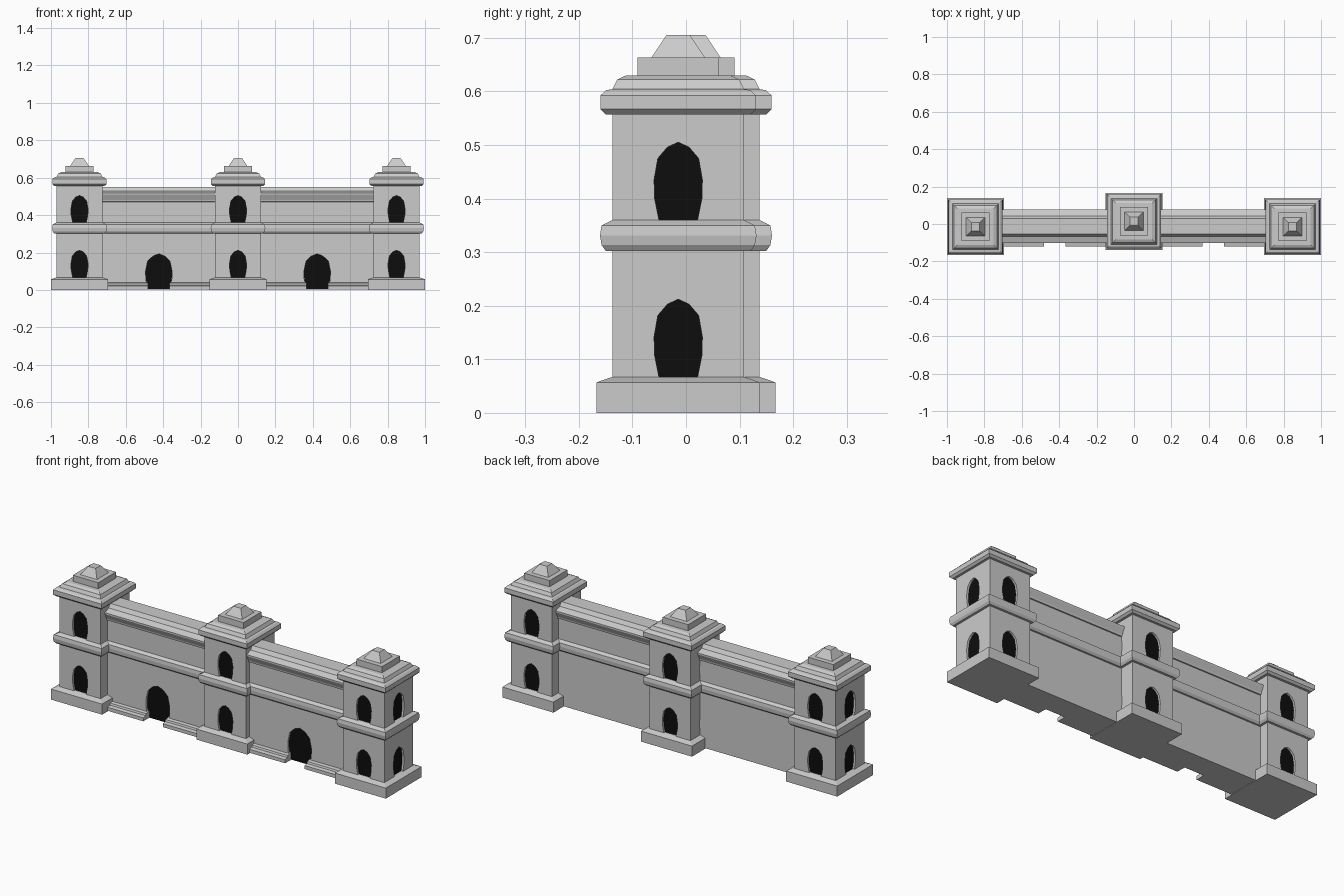
import bpy, bmesh
from math import pi
from mathutils import Matrix, Vector

if "Cube" in bpy.data.objects:
    bpy.data.objects.remove(bpy.data.objects["Cube"])

black = bpy.data.materials.new("dark_opening")
black.diffuse_color = (0.004, 0.004, 0.004, 1)
black.use_nodes = True
black.node_tree.nodes["Principled BSDF"].inputs["Base Color"].default_value = black.diffuse_color


def finish(bm, name, loc=(0, 0, 0), mat=None):
    bmesh.ops.recalc_face_normals(bm, faces=bm.faces)
    me = bpy.data.meshes.new(name)
    bm.to_mesh(me)
    bm.free()
    ob = bpy.data.objects.new(name, me)
    bpy.context.collection.objects.link(ob)
    ob.location = loc
    if mat:
        me.materials.append(mat)
    return ob


def bridge(bm, rings):
    """Skin equal-length point rings into a capped solid."""
    rings = [[bm.verts.new(p) for p in r] for r in rings]
    for a, b in zip(rings, rings[1:]):
        for i in range(len(a)):
            j = (i + 1) % len(a)
            bm.faces.new((a[i], a[j], b[j], b[i]))
    bm.faces.new(rings[0])
    bm.faces.new(rings[-1])


def square_stack(name, profile, loc):
    """Square section following (half width, z) points."""
    bm = bmesh.new()
    bridge(bm, [[(-h, -h, z), (h, -h, z), (h, h, z), (-h, h, z)] for h, z in profile])
    return finish(bm, name, loc)


def run_along_x(name, section, x0, x1, y=0):
    bm = bmesh.new()
    bridge(bm, [[(x, v + y, z) for v, z in section] for x in (x0, x1)])
    return finish(bm, name)


def mirrored(half):
    return half + [(-v, z) for v, z in reversed(half)]


ARCH = [(0.036, 0), (0.044, 0.04), (0.045, 0.075), (0.038, 0.115), (0.02, 0.136)]


def arch_prism(bm, d0, d1, z, turn=0, sx=1.0, sz=1.0, x=0):
    """Bulging arch facing -y between depths d0 and d1, turned about z."""
    pts = ARCH + [(0, 0.145)] + [(-u, w) for u, w in reversed(ARCH)]
    rot = Matrix.Rotation(turn * pi / 2, 3, 'Z')
    bridge(bm, [[rot @ Vector((x + u * sx, -d, z + w * sz)) for u, w in pts] for d in (d0, d1)])


def cut(ob, cutter):
    cutter.hide_render = True
    cutter.hide_viewport = True
    m = ob.modifiers.new("openings", 'BOOLEAN')
    m.operation = 'DIFFERENCE'
    m.solver = 'EXACT'
    m.object = cutter


BASE = [(0.1525, 0), (0.1525, 0.057), (0.123, 0.067)]
BAND = [(0.115, 0.302), (0.135, 0.302), (0.143, 0.313), (0.146, 0.331),
        (0.143, 0.35), (0.123, 0.36), (0.115, 0.36)]
CAP = [(0.115, 0.557), (0.135, 0.557), (0.1455, 0.567), (0.1455, 0.592), (0.135, 0.602),
       (0.123, 0.604), (0.114, 0.622), (0.097, 0.63), (0.076, 0.63), (0.076, 0.663),
       (0.05, 0.663), (0.022, 0.705)]


# towers; turns: 0 front, 1 right, 2 back, 3 left
def tower(label, x, y, turns):
    loc = (x, y, 0)
    square_stack(label + "_tower_base", BASE, loc)
    shaft = square_stack(label + "_tower_shaft", [(0.123, 0.06), (0.123, 0.56)], loc)
    square_stack(label + "_tower_band", BAND, loc)
    square_stack(label + "_tower_roof", CAP, loc)
    for name, d0, d1, mat in (("_window_cutter", 0.111, 0.135, None),
                              ("_windows", 0.108, 0.112, black)):
        bm = bmesh.new()
        for t in turns:
            for z in (0.067, 0.36):
                arch_prism(bm, d0, d1, z, t)
        ob = finish(bm, label + name, loc, mat)
        if mat is None:
            cut(shaft, ob)


YC = -0.0125
tower("left", -0.8475, -0.0145, (0, 2, 3))
tower("centre", 0, 0.0145, (0, 1, 2, 3))
tower("right", 0.8475, -0.0145, (0, 1, 2))

# walls between towers
WALL = mirrored([(0.067, 0.003), (0.067, 0.5)])
WALL_BAND = mirrored([(0.06, 0.302), (0.076, 0.302), (0.085, 0.313), (0.087, 0.331),
                      (0.085, 0.35), (0.067, 0.36)])
COPING = mirrored([(0.06, 0.47), (0.073, 0.472), (0.075, 0.482), (0.089, 0.51),
                   (0.089, 0.518), (0.055, 0.53), (0.042, 0.55)])
PLINTH = [(-0.05, 0.003), (-0.107, 0.003), (-0.107, 0.022), (-0.088, 0.026),
          (-0.085, 0.036), (-0.05, 0.042)]
for side, s in (("left", -1), ("right", 1)):
    ends = (s * 0.08, s * 0.77)
    wall = run_along_x(side + "_wall", WALL, *ends, YC)
    run_along_x(side + "_wall_band", WALL_BAND, *ends, YC)
    run_along_x(side + "_wall_coping", COPING, *ends, YC)
    # front plinth broken by the doorway
    run_along_x(side + "_plinth_inner", PLINTH, s * 0.1, s * 0.365, YC)
    run_along_x(side + "_plinth_outer", PLINTH, s * 0.482, s * 0.75, YC)
    # doorway
    f = 0.067 - YC
    for name, d0, d1, z, mat in (("_door_cutter", f - 0.012, f + 0.02, 0.0, None),
                                 ("_door", f - 0.016, f - 0.011, 0.004, black)):
        bm = bmesh.new()
        arch_prism(bm, d0, d1, z, 0, 1.57, 1.33, s * 0.4235)
        ob = finish(bm, side + name, mat=mat)
        if mat is None:
            cut(wall, ob)
